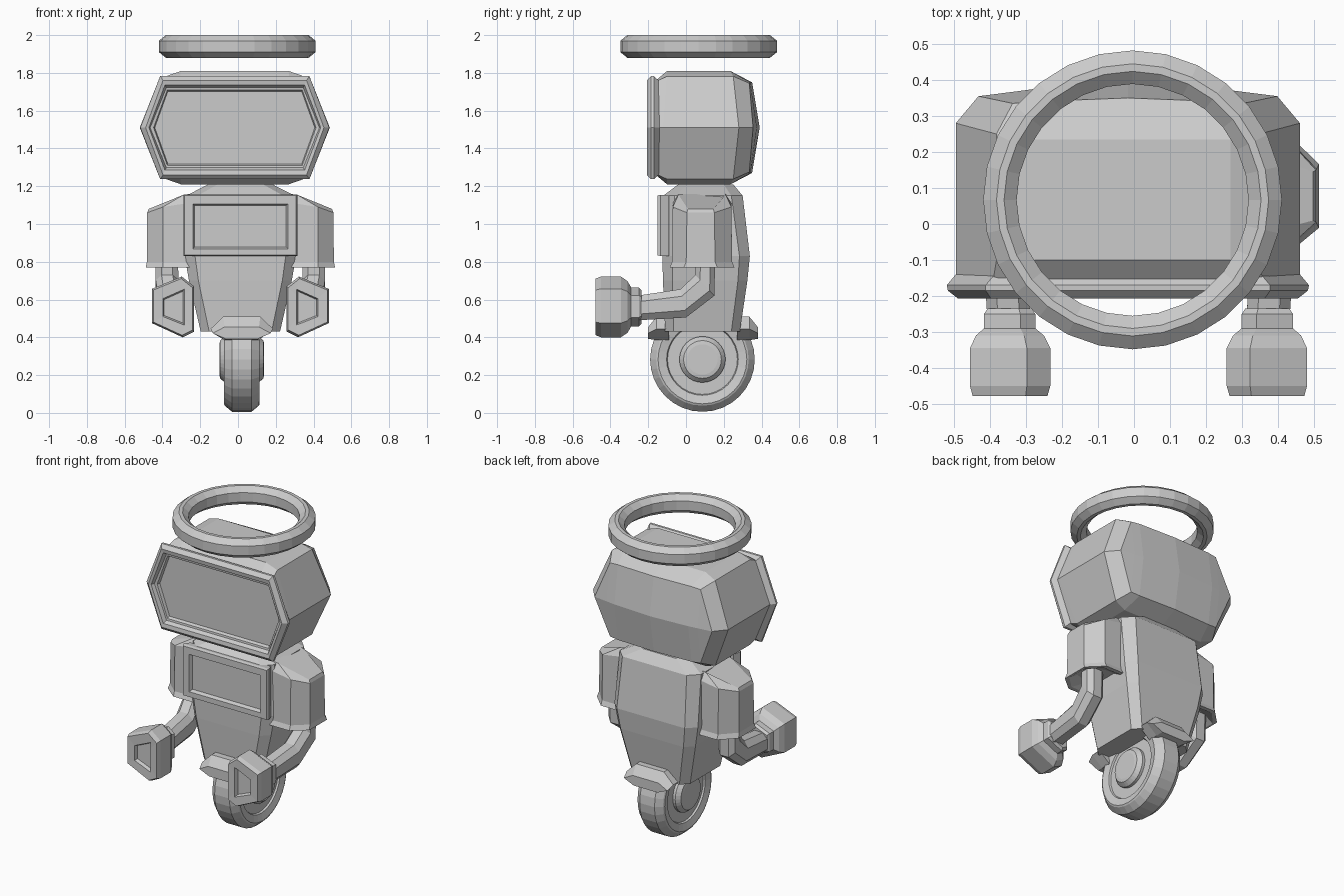
import bpy, bmesh
from math import sin, cos, tau

if "Cube" in bpy.data.objects:
    bpy.data.objects.remove(bpy.data.objects["Cube"])

CX = 0.0125  # body centre line


def loft(name, rings, loc=(0, 0, 0), closed=False, mirror=False, end_cap=True):
    """Skin a list of equal-length point rings; ends are capped unless closed."""
    bm = bmesh.new()
    vs = [[bm.verts.new(p) for p in r] for r in rings]
    n = len(vs[0])
    pairs = list(zip(vs, vs[1:])) + ([(vs[-1], vs[0])] if closed else [])
    for a, b in pairs:
        for i in range(n):
            j = (i + 1) % n
            bm.faces.new((a[i], a[j], b[j], b[i]))
    if not closed:
        bm.faces.new(vs[0][::-1])
        if end_cap:
            bm.faces.new(vs[-1])
    bmesh.ops.remove_doubles(bm, verts=bm.verts, dist=1e-5)
    bmesh.ops.recalc_face_normals(bm, faces=bm.faces)
    me = bpy.data.meshes.new(name)
    bm.to_mesh(me)
    bm.free()
    ob = bpy.data.objects.new(name, me)
    ob.location = loc
    bpy.context.collection.objects.link(ob)
    if mirror:
        ob.modifiers.new("mirror", 'MIRROR').use_axis[0] = True
    return ob


def circle(r, h, n, axis):
    pts = [(r * cos(tau * i / n), r * sin(tau * i / n)) for i in range(n)]
    return [(a, b, h) if axis == 'z' else (h, a, b) for a, b in pts]


def hexa(wm, wc, h, y):
    """Wide hexagon facing along y."""
    return [(-wm, y, 0), (-wc, y, h), (wc, y, h), (wm, y, 0), (wc, y, -h), (-wc, y, -h)]


def shell(mid, corner, top, centre):
    """Head section: quarter outline of (x, y, z) points reflected to a full ring."""
    q = [corner, top, centre]
    upper = [(-x, y, z) for x, y, z in q] + [top, corner]
    return ([(-mid[0], mid[1], 0)] + upper + [(mid[0], mid[1], 0)]
            + [(x, y, -z) for x, y, z in reversed(upper)])


def octo(w, y0, y1, c, z):
    """Rectangle with cut corners in plan at height z."""
    return [(-w + c, y0, z), (w - c, y0, z), (w, y0 + c, z), (w, y1 - c, z),
            (w - c, y1, z), (-w + c, y1, z), (-w, y1 - c, z), (-w, y0 + c, z)]


def scaled(pts, s, y, c):
    """Place an xz outline at depth y, scaled about c."""
    return [(c[0] + (x - c[0]) * s, y, c[1] + (z - c[1]) * s) for x, z in pts]


# floating ring
halo = [(.415, 1.91), (.415, 1.97), (.378, 2.0), (.357, 2.0),
        (.322, 1.97), (.322, 1.91), (.357, 1.88), (.378, 1.88)]
loft("halo_ring", [circle(r, z, 28, 'z') for r, z in halo], (-.004, .067, 0), closed=True)

# head shell, back folded along a horizontal line
HEAD = (-.017, 0, 1.51)
loft("head_shell", [
    shell((.478, -.16), (.375, -.16, .245), (.29, -.16, .25), (0, -.16, .25)),
    shell((.478, -.12), (.365, -.10, .272), (.285, -.10, .30), (0, -.10, .30)),
    shell((.478, .28), (.365, .25, .272), (.285, .235, .30), (0, .235, .30)),
    shell((.415, .355), (.32, .335, .235), (.26, .34, .24), (0, .35, .24)),
    shell((.415, .355), (.32, .367, 0), (.26, .375, 0), (0, .39, 0))], HEAD, end_cap=False)

# screen frame with recessed screen
frame = [(.478, .37, .245, -.14), (.503, .395, .273, -.17), (.50, .395, .273, -.185),
         (.472, .38, .25, -.207), (.455, .37, .225, -.203), (.448, .362, .212, -.18),
         (.43, .357, .20, -.178), (.42, .353, .187, -.15)]
loft("screen_frame", [hexa(*f) for f in frame], HEAD)

# torso
torso = [(.21, -.11, .285, .045, .43), (.272, -.122, .325, .05, .70),
         (.295, -.125, .338, .055, .83), (.287, -.12, .30, .06, 1.15), (.17, -.04, .25, .05, 1.21)]
loft("torso", [octo(*t) for t in torso], (CX, 0, 0))

# chest panel, stepped inward
chest = [(.285, .83, 1.15, -.09), (.302, .83, 1.155, -.135), (.295, .835, 1.15, -.152),
         (.252, .868, 1.107, -.152), (.242, .878, 1.097, -.13)]
loft("chest_panel", [[(-w, y, a), (w, y, a), (w, y, b), (-w, y, b)]
                     for w, a, b, y in chest], (CX, 0, 0))


# shoulder sleeves: top slopes outward, bottom lip flares
def sleeve(g, zi, zm, zo):
    return [(.22, -.07 - g, zi), (.41, -.07 - g, zm), (.493 + g * .5, .005 - g, zo),
            (.493 + g * .5, .15 + g, zo), (.41, .24 + g, zm), (.22, .24 + g, zi)]


top = [(.22, -.04, 1.165), (.30, -.04, 1.155), (.485, .01, 1.08),
       (.485, .145, 1.08), (.30, .21, 1.155), (.22, .21, 1.165)]
loft("shoulder_sleeves", [
    [(.22, 0, .80), (.34, 0, .80), (.44, .03, .80), (.44, .14, .80), (.34, .18, .80), (.22, .18, .80)],
    sleeve(-.01, .77, .77, .77), sleeve(.016, .77, .77, .77), sleeve(.004, .80, .80, .80),
    sleeve(0, 1.12, 1.09, 1.06), top], (CX, 0, 0), mirror=True)

# bent arms: (x, back/lower y z, front/upper y z)
arm = [(.39, .155, .83, .05, .83), (.388, .15, .62, .05, .73),
       (.375, 0, .505, -.03, .655), (.36, -.26, .49, -.26, .62)]
section = [(-.5, 0), (.5, 0), (1, .25), (1, .75), (.5, 1), (-.5, 1), (-1, .75), (-1, .25)]
loft("arms", [[(x + u * .06, a + (c - a) * v, b + (d - b) * v) for u, v in section]
              for x, a, b, c, d in arm], (CX, 0, 0), mirror=True)

# hands with wrist collar and recessed palm
HC = (.36, .56)
hand = [(.245, .67), (.31, .722), (.468, .657), (.468, .475), (.305, .40), (.245, .43)]
palm = [(.297, .62), (.297, .655), (.41, .605), (.41, .51), (.297, .465), (.297, .50)]
loft("hands", [scaled(hand, .55, -.235, HC), scaled(hand, .64, -.25, HC),
               scaled(hand, .64, -.29, HC), scaled(hand, .85, -.31, HC),
               scaled(hand, 1, -.345, HC), scaled(hand, 1, -.45, HC),
               scaled(hand, .93, -.478, HC),
               scaled(palm, 1, -.476, HC), scaled(palm, .88, -.455, HC)],
     (CX, 0, 0), mirror=True)

# wheel: half profile (radius, x) reflected across the rim
WHEEL = (.02, .087, .283)
half = [(.08, .118), (.10, .115), (.122, .09), (.122, .073), (.185, .073), (.19, .084),
        (.235, .095), (.245, .09), (.277, .052)]
prof = half + [(r, -x) for r, x in reversed(half)]
loft("wheel", [circle(r, x, 32, 'x') for r, x in prof], WHEEL)

# fenders in front of and behind the wheel top
fender = [(.098, .51), (.165, .445), (.09, .385), (-.09, .385), (-.165, .445), (-.098, .51)]
for name, s in (("front_fender", -1), ("rear_fender", 1)):
    rings = [[(x, .09 + s * y, z) for x, z in fender] for y in (.18, .245)]
    rings.append([(x * .93, .09 + s * .29, .392 + (z - .385) * .5) for x, z in fender])
    loft(name, rings, (.02, 0, 0))
